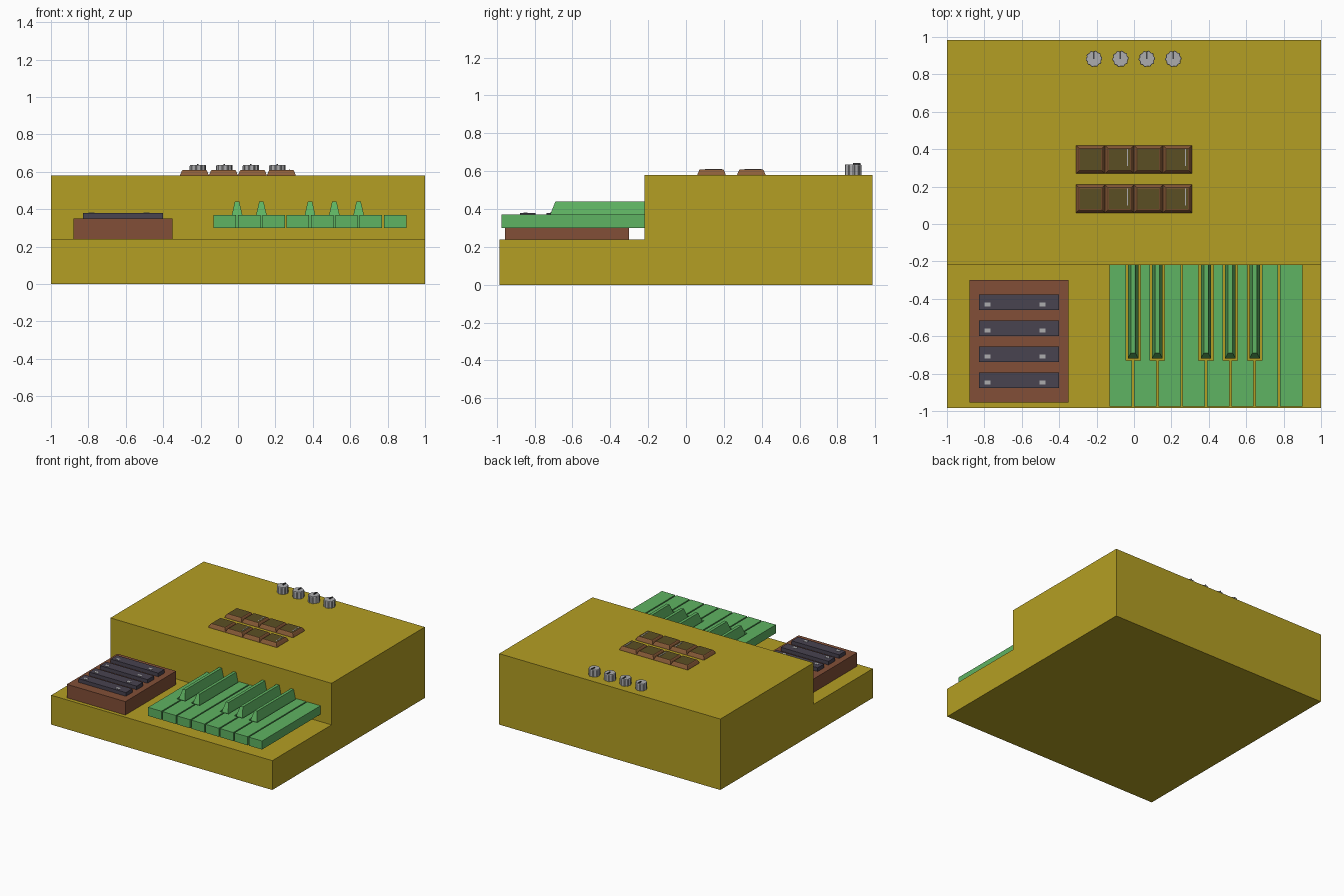
import bpy, bmesh, math

if "Cube" in bpy.data.objects:
    bpy.data.objects.remove(bpy.data.objects["Cube"])


def material(name, rgb):
    m = bpy.data.materials.new(name)
    lin = [((c / 255 + 0.055) / 1.055) ** 2.4 if c > 10 else c / 3294 for c in rgb]
    m.diffuse_color = (*lin, 1)
    m.use_nodes = True
    m.node_tree.nodes["Principled BSDF"].inputs["Base Color"].default_value = m.diffuse_color
    return m


MUSTARD = material("mustard", (180, 159, 35))
BROWN = material("red_brown", (130, 79, 55))
SLATE = material("slate", (72, 67, 80))
GREEN = material("green", (95, 179, 98))
PAD_BROWN = material("pad_brown", (141, 94, 57))
OLIVE = material("dark_olive", (91, 79, 36))
GREY = material("light_grey", (172, 172, 174))
CHARCOAL = material("charcoal", (70, 70, 72))


def loft(name, rings, *mats):
    """Closed solid through rings of equal point count, capped at both ends."""
    bm = bmesh.new()
    rows = [[bm.verts.new(p) for p in ring] for ring in rings]
    n = len(rows[0])
    for a, b in zip(rows, rows[1:]):
        for i in range(n):
            j = (i + 1) % n
            bm.faces.new((a[i], a[j], b[j], b[i]))
    bm.faces.new(rows[0][::-1])
    bm.faces.new(rows[-1])
    bmesh.ops.recalc_face_normals(bm, faces=bm.faces)
    me = bpy.data.meshes.new(name)
    bm.to_mesh(me)
    bm.free()
    for m in mats:
        me.materials.append(m)
    ob = bpy.data.objects.new(name, me)
    bpy.context.collection.objects.link(ob)
    return ob


def rect(x0, x1, y0, y1, z, inset=0):
    return [(x0 + inset, y0 + inset, z), (x1 - inset, y0 + inset, z),
            (x1 - inset, y1 - inset, z), (x0 + inset, y1 - inset, z)]


def box(name, x0, x1, y0, y1, z0, z1, mat):
    return loft(name, [rect(x0, x1, y0, y1, z0), rect(x0, x1, y0, y1, z1)], mat)


# stepped body
profile = [(-0.985, 0), (0.985, 0), (0.985, 0.58), (-0.22, 0.58), (-0.22, 0.24), (-0.985, 0.24)]
loft("body", [[(x, y, z) for y, z in profile] for x in (-1, 1)], MUSTARD)

# slider block with four bars and small markers
box("slider_block", -0.88, -0.35, -0.955, -0.30, 0.24, 0.35, BROWN)
for i in range(4):
    y = -0.418 - 0.139 * i
    box(f"slider_bar_{i}", -0.83, -0.40, y - 0.041, y + 0.041, 0.35, 0.38, SLATE)
    for x in (-0.783, -0.49):
        box(f"bar_marker_{i}", x - 0.016, x + 0.016, y - 0.023, y - 0.003, 0.379, 0.382, GREY)

# long keys, notched where a raised key sits between them
PITCH, X0, BACK, NOTCH = 0.13, -0.13, -0.22, -0.73
raised = {1, 2, 4, 5, 6}
for k in range(8):
    l = X0 + PITCH * k
    r = l + 0.12
    ln = l + 0.034 if k in raised else l
    rn = r - 0.034 if k + 1 in raised else r
    plan = [(l, -0.975), (r, -0.975), (r, NOTCH), (rn, NOTCH + 0.001),
            (rn, BACK), (ln, BACK), (ln, NOTCH + 0.001), (l, NOTCH)]
    loft(f"long_key_{k}", [[(x, y, z) for x, y in plan] for z in (0.30, 0.37)], GREEN)

# raised keys with tapering section and sloped front
for k in sorted(raised):
    c = X0 + PITCH * k - 0.005
    loft(f"raised_key_{k}", [
        rect(c - 0.028, c + 0.028, -0.718, BACK, 0.30),
        rect(c - 0.028, c + 0.028, -0.718, BACK, 0.37),
        rect(c - 0.012, c + 0.012, -0.69, BACK, 0.44)], GREEN)

# pads: sloped sides, thin rim, olive top
for row, y0 in enumerate((0.06, 0.27)):
    for col in range(4):
        x0 = -0.31 + 0.155 * col
        x1, y1 = x0 + 0.154, y0 + 0.15
        pad = loft(f"pad_{row}_{col}", [
            rect(x0, x1, y0, y1, 0.58), rect(x0, x1, y0, y1, 0.585, 0.001),
            rect(x0, x1, y0, y1, 0.605, 0.010), rect(x0, x1, y0, y1, 0.61, 0.015),
            rect(x0, x1, y0, y1, 0.61, 0.020)], PAD_BROWN, OLIVE)
        pad.data.polygons[-1].material_index = 1
        if col % 2:
            box(f"pad_stripe_{row}_{col}", x1 - 0.037, x1 - 0.030, y0 + 0.04, y0 + 0.13,
                0.609, 0.612, GREY)

# fluted knobs with a pointer
for i in range(4):
    cx, cy, n = -0.214 + 0.1415 * i, 0.883, 40

    def ring(z, s=1.0):
        return [(cx + s * (0.044 if j % 4 < 2 else 0.040) * math.cos(2 * math.pi * j / n),
                 cy + s * (0.044 if j % 4 < 2 else 0.040) * math.sin(2 * math.pi * j / n), z)
                for j in range(n)]
    loft(f"knob_{i}", [ring(0.58), ring(0.63), ring(0.636, 0.95)], GREY)
    box(f"knob_pointer_{i}", cx - 0.004, cx + 0.004, cy, cy + 0.038, 0.63, 0.643, CHARCOAL)
